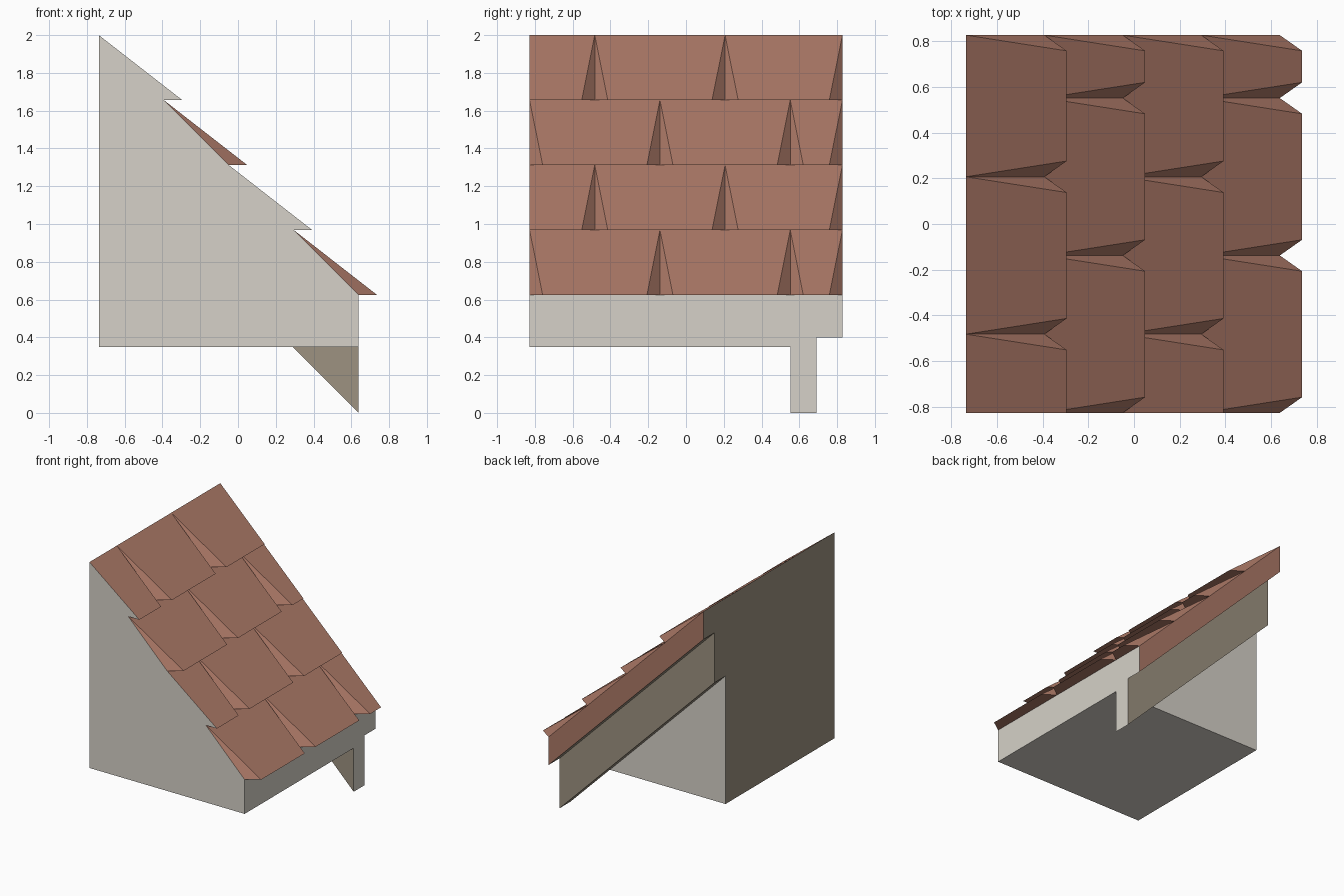
import bpy, bmesh
from mathutils import Vector

if "Cube" in bpy.data.objects:
    bpy.data.objects.remove(bpy.data.objects["Cube"])


def material(name, rgb):
    m = bpy.data.materials.new(name)
    m.diffuse_color = (*rgb, 1)
    m.use_nodes = True
    m.node_tree.nodes["Principled BSDF"].inputs["Base Color"].default_value = m.diffuse_color
    return m


MATS = [material("pale plaster", (0.67, 0.64, 0.58)),
        material("taupe wood", (0.34, 0.29, 0.22)),
        material("clay tile", (0.41, 0.19, 0.135))]
PLASTER, WOOD, CLAY = range(3)

STEP = 0.344                  # run and drop of one tile row
X0, Z0 = -0.737, 2.0          # ridge line
X1, Z1 = X0 + 4 * STEP, Z0 - 4 * STEP   # eaves line
Y0, Y1 = -0.828, 0.828
PITCH, NOTCH, LIP = 0.69, 0.069, 0.098


def finish(bm, name, rule):
    bmesh.ops.recalc_face_normals(bm, faces=bm.faces)
    bm.normal_update()
    for f in bm.faces:
        f.material_index = rule(f.normal)
    me = bpy.data.meshes.new(name)
    bm.to_mesh(me)
    bm.free()
    for m in MATS:
        me.materials.append(m)
    ob = bpy.data.objects.new(name, me)
    bpy.context.collection.objects.link(ob)


def prism(name, profile, ya, yb, rule):
    """Extrude an x-z profile along y."""
    bm = bmesh.new()
    face = bm.faces.new([bm.verts.new((x, ya, z)) for x, z in profile])
    ext = bmesh.ops.extrude_face_region(bm, geom=[face])["geom"]
    verts = [v for v in ext if isinstance(v, bmesh.types.BMVert)]
    bmesh.ops.translate(bm, verts=verts, vec=Vector((0, yb - ya, 0)))
    finish(bm, name, rule)


def sloped_band(depth):
    """Band of constant vertical depth under the 45 degree roof line."""
    return [(X1, Z1 - depth), (X1, Z1), (X0, Z0), (X0, Z0 - depth)]


# Main block under the roof, with a wooden back
prism("roof_body", [(X0, 0.35), (X1, 0.35), (X1, Z1), (X0, Z0)], Y0, 0.552,
      lambda n: WOOD if n.x < -0.9 else PLASTER)

# Gable board hanging below the slope
prism("gable_board", sloped_band(Z1), 0.552, 0.69,
      lambda n: PLASTER if n.x > 0.9 else WOOD)

# Outer verge strip, clay on its side
prism("verge_strip", sloped_band(0.224), 0.69, Y1,
      lambda n: PLASTER if n.x > 0.9 else CLAY if n.y > 0.9 else WOOD)


def tile(bm, x, z, ya, yb, cut_a):
    """Wedge tile narrowing toward its lower lip; cut_a is the left taper."""
    low, xi, xl = z - STEP, x + STEP, x + STEP + LIP
    top_a, top_b, in_a, in_b, lip_a, lip_b = [bm.verts.new(p) for p in (
        (x, ya, z), (x, yb, z), (xi, ya, low), (xi, yb, low),
        (xl, ya + cut_a, low), (xl, yb - NOTCH, low))]
    for f in ((top_a, lip_a, lip_b, top_b), (top_a, in_a, lip_a),
              (top_b, lip_b, in_b), (in_a, in_b, lip_b, lip_a),
              (top_a, top_b, in_b, in_a)):
        bm.faces.new(f)


# Four staggered tile rows; cut half tiles have a flat plaster side
for row in range(4):
    bm = bmesh.new()
    first = Y0 + PITCH * (0.5 if row % 2 == 0 else 1)
    edges = [Y0, first, first + PITCH, Y1]
    for i in range(3):
        flat = i == 0 and row % 2 == 0
        tile(bm, X0 + row * STEP, Z0 - row * STEP, edges[i], edges[i + 1],
             0 if flat else NOTCH)
    finish(bm, f"tile_row_{row + 1}",
           lambda n: PLASTER if n.y < -0.999 else CLAY)
